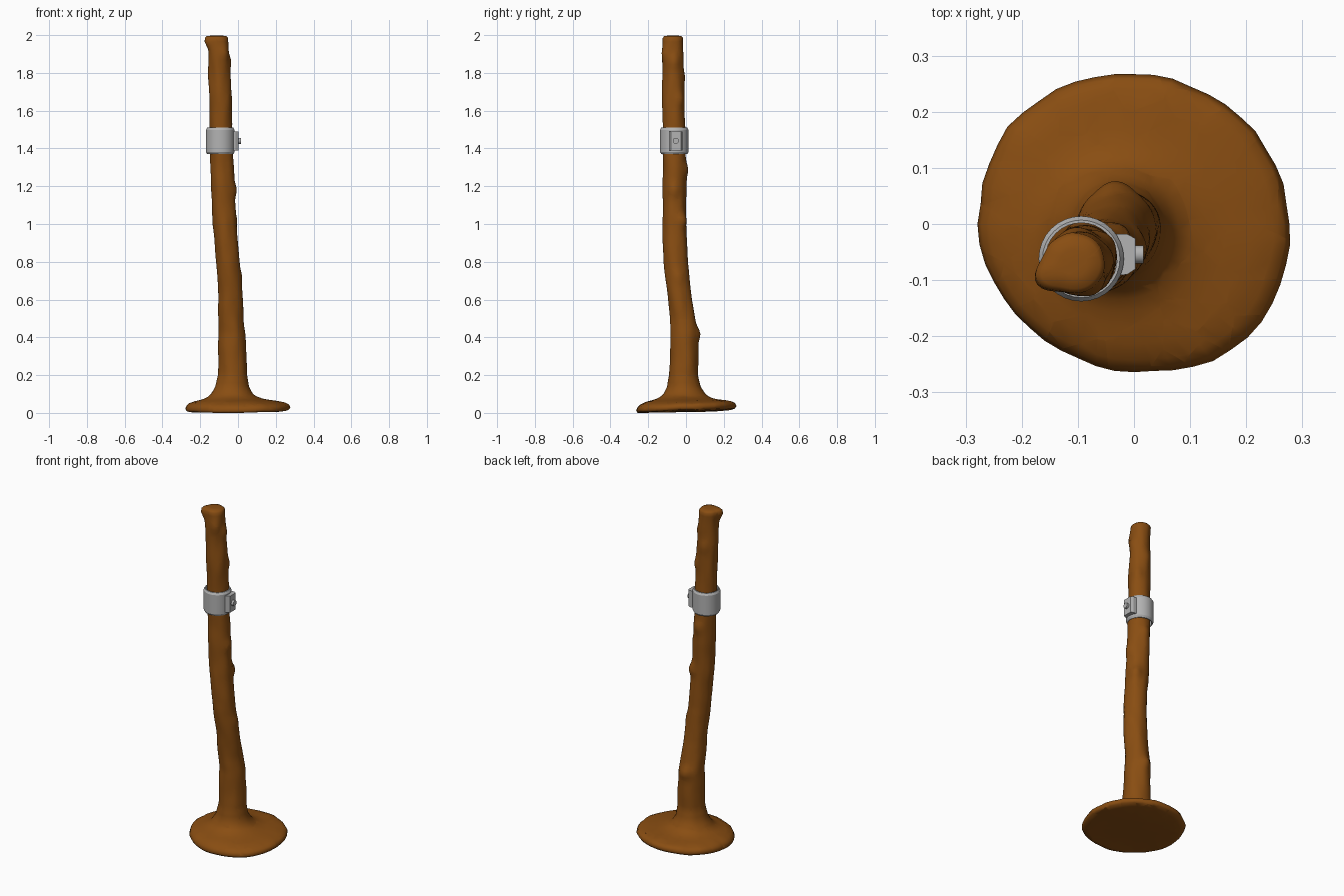
import bpy, bmesh, math, random
from mathutils import Vector, noise

random.seed(7)
if "Cube" in bpy.data.objects:
    bpy.data.objects.remove(bpy.data.objects["Cube"])


def material(name, color, rough):
    m = bpy.data.materials.new(name)
    m.use_nodes = True
    m.diffuse_color = color
    bsdf = next(n for n in m.node_tree.nodes if n.type == 'BSDF_PRINCIPLED')
    bsdf.inputs["Base Color"].default_value = color
    bsdf.inputs["Roughness"].default_value = rough
    return m


wood = material("brown wood", (0.25, 0.075, 0.006, 1), 0.8)
metal = material("grey metal", (0.45, 0.45, 0.45, 1), 0.5)


def make_object(name, bm, mat, angle=35):
    bmesh.ops.recalc_face_normals(bm, faces=bm.faces)
    me = bpy.data.meshes.new(name)
    bm.to_mesh(me)
    bm.free()
    me.materials.append(mat)
    ob = bpy.data.objects.new(name, me)
    bpy.context.collection.objects.link(ob)
    bpy.ops.object.select_all(action='DESELECT')
    ob.select_set(True)
    bpy.context.view_layer.objects.active = ob
    bpy.ops.object.shade_smooth_by_angle(angle=math.radians(angle))
    return ob


def loft(bm, rings):
    """Skin a list of closed point rings and close both ends with a fan."""
    loops = [[bm.verts.new(p) for p in ring] for ring in rings]
    n = len(loops[0])
    for a, b in zip(loops, loops[1:]):
        for i in range(n):
            j = (i + 1) % n
            bm.faces.new((a[i], a[j], b[j], b[i]))
    for loop in (loops[0], loops[-1]):
        mid = bm.verts.new(sum((v.co for v in loop), Vector()) / n)
        for i in range(n):
            bm.faces.new((mid, loop[i], loop[(i + 1) % n]))


# Branch: height, centre x, centre y, radius along the trunk
PATH = [(0.10, -0.03, -0.01, 0.112), (0.135, -0.03, -0.011, 0.09),
        (0.2, -0.03, -0.012, 0.077), (0.3, -0.029, -0.01, 0.074),
        (0.42, -0.032, -0.008, 0.071), (0.5, -0.038, -0.018, 0.067),
        (0.6, -0.041, -0.033, 0.064), (0.8, -0.052, -0.055, 0.063),
        (1.0, -0.071, -0.061, 0.063), (1.2, -0.082, -0.061, 0.062),
        (1.4, -0.088, -0.062, 0.06), (1.7, -0.095, -0.067, 0.059),
        (1.93, -0.103, -0.07, 0.055), (2.0, -0.107, -0.069, 0.054)]
# Knots: height, direction in degrees, size
KNOTS = [(0.42, 95, 0.014), (1.02, 45, 0.018), (1.18, 0, 0.012), (1.29, 80, 0.012),
         (0.72, 10, 0.007), (1.86, 5, 0.011), (1.78, 100, 0.007), (1.66, 40, 0.011),
         (1.97, 205, 0.022), (1.9, 300, 0.008)]
# Foot rim radius every 45 degrees
RIM = [0.277, 0.269, 0.267, 0.281, 0.279, 0.263, 0.264, 0.288]
SEG = 48


def along(z):
    for a, b in zip(PATH, PATH[1:]):
        if z <= b[0] + 1e-6:
            t = (z - a[0]) / (b[0] - a[0])
            return [p + (q - p) * t for p, q in zip(a, b)]


def rim_radius(a):
    k = a / (math.pi / 4)
    i, t = int(k) % 8, k % 1
    t = t * t * (3 - 2 * t)
    wave = noise.noise(Vector((math.cos(a), math.sin(a), 0)) * 4)
    return RIM[i] * (1 - t) + RIM[(i + 1) % 8] * t + 0.007 * wave


def trunk_ring(z):
    _, cx, cy, r = along(z)
    ring = []
    for i in range(SEG):
        a = math.tau * i / SEG
        d = Vector((math.cos(a), math.sin(a), 0))
        rr = r + 0.005 * noise.noise(Vector((d.x * 1.3, d.y * 1.3, z * 7)))
        for kz, deg, size in KNOTS:
            turn = math.cos(a - math.radians(deg))
            rr += size * math.exp(-((z - kz) / 0.035) ** 2 - (1 - turn) * 8)
        ring.append(Vector((cx, cy, z)) + d * rr)
    return ring


def foot_ring(f, z):
    """Ring blended between the trunk foot (f = 0) and the wavy rim (f = 1)."""
    base = trunk_ring(PATH[0][0])
    ring = []
    for i in range(SEG):
        a = math.tau * i / SEG
        r = rim_radius(a)
        p = base[i].lerp(Vector((r * math.cos(a), r * math.sin(a), 0)), f)
        lift = 0.012 * math.sin(a + 0.3) + 0.005 * noise.noise(p * 14)
        p.z = max(0, z + f * f * lift)
        ring.append(p)
    return ring


body = bmesh.new()
foot = [(0.0, 0.006), (0.45, 0.007), (0.8, 0.008), (0.95, 0.012), (1, 0.025),
        (0.95, 0.042), (0.85, 0.052), (0.65, 0.062), (0.42, 0.069), (0.25, 0.076),
        (0.1, 0.087)]
rings = [foot_ring(f, z) for f, z in foot]
STEPS = 95
rings += [trunk_ring(0.1 + 1.885 * i / STEPS) for i in range(STEPS + 1)]
# Rounded broken tip
tip = rings[-1]
centre = sum(tip, Vector()) / SEG
for s, z in ((0.85, 1.994), (0.45, 1.998)):
    rings.append([centre.lerp(p, s) + Vector((0, 0, z - centre.z)) for p in tip])
loft(body, rings)
bmesh.ops.recalc_face_normals(body, faces=body.faces)
source = bpy.data.meshes.new("branch_source")
body.to_mesh(source)
body.free()

# Crack the branch into cells around scattered seeds
seeds = []
for i in range(75):
    z = 0.12 + 1.88 * (i + random.random()) / 75
    _, cx, cy, r = along(min(z, 2))
    a = i * 2.4 + random.random()
    seeds.append(Vector((cx + r * math.cos(a), cy + r * math.sin(a), z)))
for i in range(40):
    a = i * 2.4 + random.uniform(-0.3, 0.3)
    r = 0.12 + 0.16 * math.sqrt(i / 40)
    seeds.append(Vector((r * math.cos(a), r * math.sin(a), 0.04)))

cracked = bpy.data.meshes.new("cracked_branch")
whole = bmesh.new()
for s in seeds:
    cell = bmesh.new()
    cell.from_mesh(source)
    near = sorted((o for o in seeds if o is not s), key=lambda o: (o - s).length)
    for o in near[:28]:
        if not cell.faces:
            break
        bmesh.ops.bisect_plane(cell, geom=cell.verts[:] + cell.edges[:] + cell.faces[:],
                               dist=1e-6, plane_co=(s + o) / 2, plane_no=o - s,
                               clear_outer=True)
    cell.to_mesh(cracked)
    cell.free()
    whole.from_mesh(cracked)
bpy.data.meshes.remove(cracked)
bpy.data.meshes.remove(source)
# Keep the winding of the closed source surface
me = bpy.data.meshes.new("branch")
whole.to_mesh(me)
whole.free()
me.materials.append(wood)
branch = bpy.data.objects.new("branch", me)
bpy.context.collection.objects.link(branch)
me.shade_smooth()

# Metal collar: bevelled ring, turned profile of (radius, height)
CX, CY, CZ = -0.094, -0.062, 1.44
profile = [(0.064, -0.07), (0.069, -0.07), (0.076, -0.058), (0.076, 0.058),
           (0.069, 0.07), (0.064, 0.07)]
bm = bmesh.new()
loops = []
for r, h in profile:
    loops.append([bm.verts.new((CX + r * math.cos(math.tau * i / 32),
                                CY + r * math.sin(math.tau * i / 32), CZ + h))
                  for i in range(32)])
for a, b in zip(loops, loops[1:] + loops[:1]):
    for i in range(32):
        j = (i + 1) % 32
        bm.faces.new((a[i], a[j], b[j], b[i]))
make_object("collar", bm, metal, 30)

# Clasp plate with chamfered sides
bm = bmesh.new()
outline = [(-0.035, -0.092), (-0.012, -0.09), (0.003, -0.08), (0.003, -0.026),
           (-0.012, -0.018), (-0.035, -0.018)]
low = bm.faces.new([bm.verts.new((x, y, 1.39)) for x, y in outline])
top = bmesh.ops.extrude_face_region(bm, geom=[low])["geom"]
for v in top:
    if isinstance(v, bmesh.types.BMVert):
        v.co.z = 1.49
make_object("clasp", bm, metal, 20)

# Clasp stud
bpy.ops.mesh.primitive_cylinder_add(vertices=16, radius=0.016, depth=0.02,
                                    location=(0.007, -0.054, CZ),
                                    rotation=(0, math.pi / 2, 0))
stud = bpy.context.object
stud.name = "clasp_stud"
stud.data.materials.append(metal)
bpy.ops.object.shade_smooth_by_angle(angle=math.radians(30))
